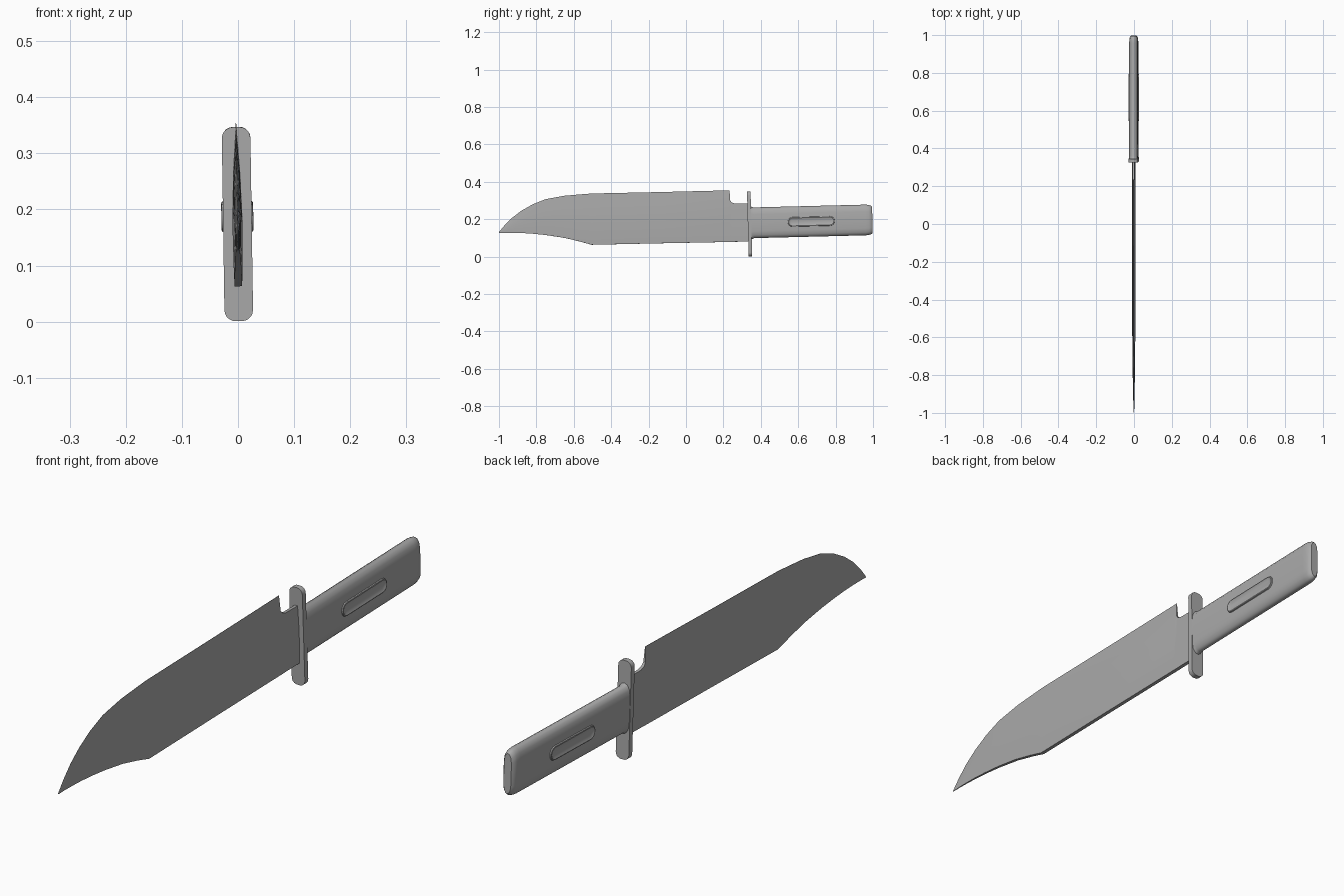
import bpy, bmesh, math
from mathutils import Matrix, Vector

if "Cube" in bpy.data.objects:
    bpy.data.objects.remove(bpy.data.objects["Cube"])

steel = bpy.data.materials.new("grey_steel")
steel.use_nodes = True
steel.diffuse_color = (0.4, 0.4, 0.4, 1)
steel.node_tree.nodes["Principled BSDF"].inputs["Base Color"].default_value = (0.4, 0.4, 0.4, 1)

PIVOT = Vector((-0.001, 0.34, 0.174))
ROLL = Matrix.Rotation(-0.015, 4, 'Y')
PITCH = Matrix.Rotation(0.025, 4, 'X')


def finish(name, bm, matrix, angle=30):
    """Place the mesh, give it the material and shade it."""
    bmesh.ops.recalc_face_normals(bm, faces=bm.faces)
    bm.transform(matrix)
    mesh = bpy.data.meshes.new(name)
    bm.to_mesh(mesh)
    bm.free()
    mesh.materials.append(steel)
    obj = bpy.data.objects.new(name, mesh)
    bpy.context.collection.objects.link(obj)
    bpy.ops.object.select_all(action='DESELECT')
    obj.select_set(True)
    bpy.context.view_layer.objects.active = obj
    bpy.ops.object.shade_smooth_by_angle(angle=math.radians(angle))
    return obj


def loft(bm, rings, cap_start=True):
    """Skin a list of equal closed rings."""
    loops = [[bm.verts.new(p) for p in ring] for ring in rings]
    for a, b in zip(loops, loops[1:]):
        for i in range(len(a)):
            j = (i + 1) % len(a)
            bm.faces.new((a[i], a[j], b[j], b[i]))
    if cap_start:
        bm.faces.new(loops[0])
    bm.faces.new(loops[-1])


# Blade: spine below, cutting edge above; stations of y, spine z, edge z
stations = [(-1, .125, .131), (-.97, .127, .167), (-.93, .127, .207), (-.88, .126, .245),
            (-.82, .122, .279), (-.75, .115, .307), (-.65, .1, .325), (-.57, .081, .332),
            (-.505, .063, .337), (-.13, .071, .345), (.233, .078, .354), (.236, .078, .3),
            (.245, .078, .289), (.262, .079, .283), (.335, .08, .283)]
# Half thickness at fractions of the full height
section = [(0, .0068), (.12, .0078), (.4, .009), (.7, .0062), (1, .0004)]


def half_thickness(t):
    for (t0, w0), (t1, w1) in zip(section, section[1:]):
        if t <= t1:
            return w0 + (w1 - w0) * (t - t0) / (t1 - t0)
    return section[-1][1]


bm = bmesh.new()
rings = []
for y, low, high in stations:
    full = .354 if y > .2 else high
    taper = min(1, math.sqrt(max(.01, (y + 1) / .5)))
    side = []
    for t, _ in section:
        z = low + (high - low) * t
        side.append((half_thickness((z - low) / (full - low)) * taper, y, z))
    rings.append(side + [(-x, y, z) for x, y, z in reversed(side)])
loft(bm, rings)
to_pivot = Matrix.Translation(PIVOT) @ ROLL
finish("blade", bm, to_pivot @ Matrix.Translation((0, -PIVOT.y, -PIVOT.z)))

# Guard: upright plate with rounded ends
bm = bmesh.new()
bmesh.ops.create_cube(bm, size=1)
bm.transform(Matrix.Diagonal((.051, .019, .346, 1)))
corners = [e for e in bm.edges if abs((e.verts[0].co - e.verts[1].co).normalized().y) > .9]
bmesh.ops.bevel(bm, geom=corners, offset=.02, segments=5, profile=.5, affect='EDGES')
placed = to_pivot @ PITCH
finish("guard", bm, placed)

# Grip: bevelled oval section with a rounded butt; y, width scale, height scale
quarter = [(.024, 0), (.0235, .045), (.02, .066), (.012, .078), (.004, .082)]
outline = quarter + [(-x, z) for x, z in reversed(quarter)]
outline += [(-x, -z) for x, z in quarter[1:]] + [(x, -z) for x, z in reversed(quarter[1:])]
profile = [(.005, 1, 1.1), (.013, 1, 1.05), (.022, 1, 1), (.62, 1, 1),
           (.638, .97, .98), (.65, .85, .93), (.657, .6, .85)]
bm = bmesh.new()
loft(bm, [[(x * w, y, z * h + .006) for x, z in outline] for y, w, h in profile])
finish("grip", bm, placed)


# Slots: raised rim with a hollow centre, one on each side
def stadium(x, half_length, radius):
    points = []
    for end in (1, -1):
        for i in range(9):
            a = math.pi * (i / 8 - .5)
            points.append((x, end * (half_length + radius * math.cos(a)),
                           end * radius * math.sin(a)))
    return points


for name, sign in (("left", 1), ("right", -1)):
    bm = bmesh.new()
    loft(bm, [stadium(sign * x, .1, r) for x, r in
              ((.022, .026), (.0275, .024), (.0285, .021), (.027, .018), (.0245, .008))],
         cap_start=False)
    finish(name + "_grip_slot", bm, placed @ Matrix.Translation((0, .33, .005)), 40)
